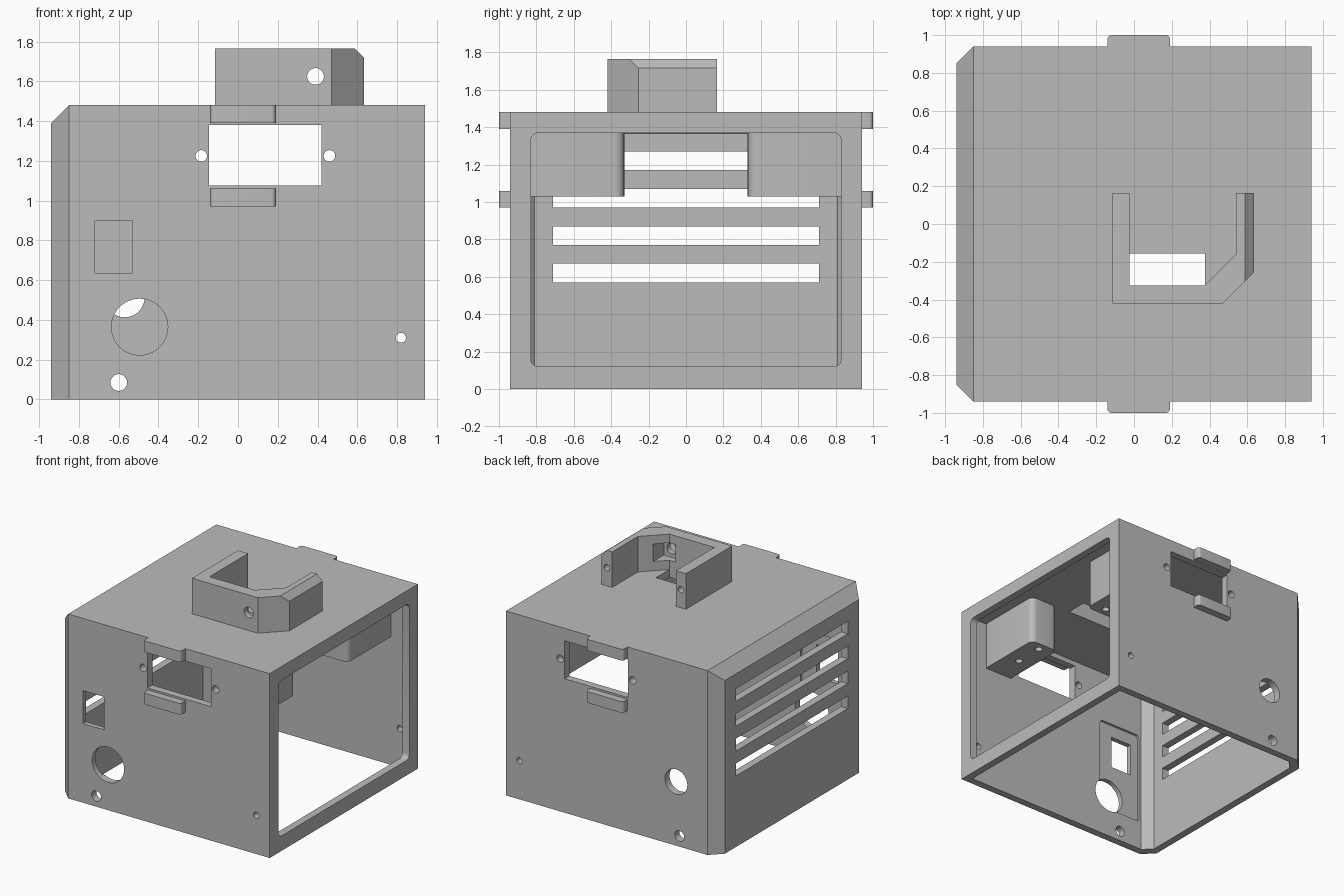
import bpy, bmesh
from mathutils import Matrix, Vector

cube = bpy.data.objects.get("Cube")
if cube:
    bpy.data.objects.remove(cube, do_unlink=True)

grey = bpy.data.materials.new("plain grey")
grey.use_nodes = True
COLOR = (0.5, 0.5, 0.5, 1)
grey.diffuse_color = COLOR
grey.node_tree.nodes["Principled BSDF"].inputs["Base Color"].default_value = COLOR
AXES = {"x": Vector((1, 0, 0)), "y": Vector((0, 1, 0)), "z": Vector((0, 0, 1))}
parts = []


def finish(name, bm, keep):
    bmesh.ops.recalc_face_normals(bm, faces=bm.faces)
    mesh = bpy.data.meshes.new(name)
    bm.to_mesh(mesh)
    bm.free()
    mesh.materials.append(grey)
    ob = bpy.data.objects.new(name, mesh)
    bpy.context.scene.collection.objects.link(ob)
    if keep:
        parts.append(ob)
    else:
        ob.hide_render = True
    return ob


def slice_off(bm, point, normal):
    """Remove everything beyond a plane and cap the opening."""
    geom = bm.verts[:] + bm.edges[:] + bm.faces[:]
    bmesh.ops.bisect_plane(bm, geom=geom, plane_co=point, plane_no=normal, clear_outer=True)
    bmesh.ops.holes_fill(bm, edges=[e for e in bm.edges if e.is_boundary])


def prism(name, outline, z0, z1, keep=False, slope=None):
    bm = bmesh.new()
    face = bm.faces.new([bm.verts.new((x, y, z0)) for x, y in outline])
    new = bmesh.ops.extrude_face_region(bm, geom=[face])["geom"]
    bmesh.ops.translate(bm, vec=(0, 0, z1 - z0),
                        verts=[v for v in new if isinstance(v, bmesh.types.BMVert)])
    if slope:
        slice_off(bm, *slope)
    return finish(name, bm, keep)


def box(name, xs, ys, zs, keep=False, axis=None, radius=0):
    """Box, optionally with the edges along one axis rounded."""
    bm = bmesh.new()
    bmesh.ops.create_cube(bm, size=1)
    for v in bm.verts:
        v.co = [r[0] if c < 0 else r[1] for c, r in zip(v.co, (xs, ys, zs))]
    if axis:
        edges = [e for e in bm.edges
                 if abs((e.verts[0].co - e.verts[1].co).normalized().dot(AXES[axis])) > 0.9]
        bmesh.ops.bevel(bm, geom=edges, offset=radius, segments=6, profile=0.5, affect="EDGES")
    return finish(name, bm, keep)


def rod(center, radius, length, axis):
    bm = bmesh.new()
    turn = AXES["z"].rotation_difference(AXES[axis]).to_matrix().to_4x4()
    bmesh.ops.create_cone(bm, cap_ends=True, segments=40, radius1=radius, radius2=radius,
                          depth=length, matrix=Matrix.Translation(center) @ turn)
    return finish("hole_cutter", bm, False)


def cut(target, *cutters):
    for cutter in cutters:
        mod = target.modifiers.new("cut", "BOOLEAN")
        mod.operation = "DIFFERENCE"
        mod.solver = "EXACT"
        mod.object = cutter
        dg = bpy.context.evaluated_depsgraph_get()
        dg.update()
        mesh = bpy.data.meshes.new_from_object(target.evaluated_get(dg))
        target.modifiers.clear()
        target.data = mesh
        bpy.data.objects.remove(cutter, do_unlink=True)


# Outer shell with chamfers on the slotted side, hollowed from below
S, W, H, C = 0.94, 0.06, 1.48, 0.09
tilt = Vector((-1, 0, 1)).normalized()
ridge = Vector((C - S, 0, H))


def plan(s, c):
    return [(s, -s), (s, s), (c - s, s), (-s, s - c), (-s, c - s), (c - s, -s)]


shell = prism("shell", plan(S, C), 0, H, True, (ridge, tilt))
cut(shell, prism("cavity", plan(S - W, C - 0.02), -0.2, H - W, slope=(ridge - tilt * W, tilt)))

# Large rounded side opening and the ventilation slots opposite
cut(shell, box("side_opening", (0.8, 1.1), (-0.83, 0.83), (0.12, 1.37), axis="x", radius=0.04))
for i in range(4):
    z = 0.57 + 0.2 * i
    cut(shell, box("slot", (-1.1, -0.8), (-0.71, 0.71), (z, z + 0.1)))

# Thinned panel inside the front wall, then the front-only openings
cut(shell,
    box("recess", (-0.79, -0.4), (-0.9, -0.8), (0.24, 1.0), axis="y", radius=0.03),
    box("switch_window", (-0.72, -0.53), (-1.1, -0.8), (0.635, 0.9)),
    rod((-0.495, -0.94, 0.365), 0.142, 0.3, "y"),
    rod((-0.57, 0.94, 0.513), 0.1, 0.3, "y"))

# Windows and screw holes shared by front and back
for side in (-1, 1):
    y = side * S
    cut(shell, box("window", (-0.145, 0.42), (y - 0.15, y + 0.15), (1.075, 1.38)))
    for x, z, r in ((-0.185, 1.225, 0.029), (0.46, 1.225, 0.029),
                    (-0.6, 0.085, 0.042), (0.82, 0.31, 0.025)):
        cut(shell, rod((x, y, z), r, 0.3, "y"))

# Cable opening through the roof
cut(shell, box("roof_opening", (-0.025, 0.375), (-0.325, -0.155), (1.3, 1.6)))

# Tabs above and below each window, and mounting blocks under the roof
for side, label in ((-1, "front"), (1, "back")):
    for z, place in ((1.39, "upper"), (0.97, "lower")):
        box(f"{label}_{place}_tab", (-0.14, 0.19), sorted((side * 0.91, side * 1.0)),
            (z, z + 0.09), True, "z", 0.022)
    block = box(f"{label}_mounting_block", (0.495, 0.745), sorted((side * 0.33, side * 0.91)),
                (1.03, 1.44), True, "z", 0.05)
    for y in (0.4, 0.635):
        cut(block, rod((0.62, side * y, 1.03), 0.028, 0.3, "z"))

# U-shaped bracket on the roof with a diagonal corner and a sloped top edge
bracket = prism("roof_bracket",
                [(-0.115, 0.165), (-0.115, -0.42), (0.47, -0.42), (0.635, -0.255),
                 (0.635, 0.165), (0.54, 0.165), (0.54, -0.16), (0.375, -0.325),
                 (-0.025, -0.325), (-0.025, 0.165)],
                H, 1.765, True, ((0.587, 0, 1.765), (1, 0, 1)))
cut(bracket,
    box("nut_pocket", (0.32, 0.46), (-0.375, -0.15), (1.555, 1.695)),
    rod((0.39, -0.4, 1.625), 0.042, 0.3, "y"),
    rod((-0.07, 0.165, 1.625), 0.025, 0.3, "y"),
    rod((0.588, 0.165, 1.625), 0.025, 0.3, "y"))

# Smooth rounded faces while keeping corners crisp
bpy.ops.object.select_all(action="DESELECT")
for ob in parts:
    ob.select_set(True)
bpy.context.view_layer.objects.active = shell
bpy.ops.object.shade_smooth_by_angle()
